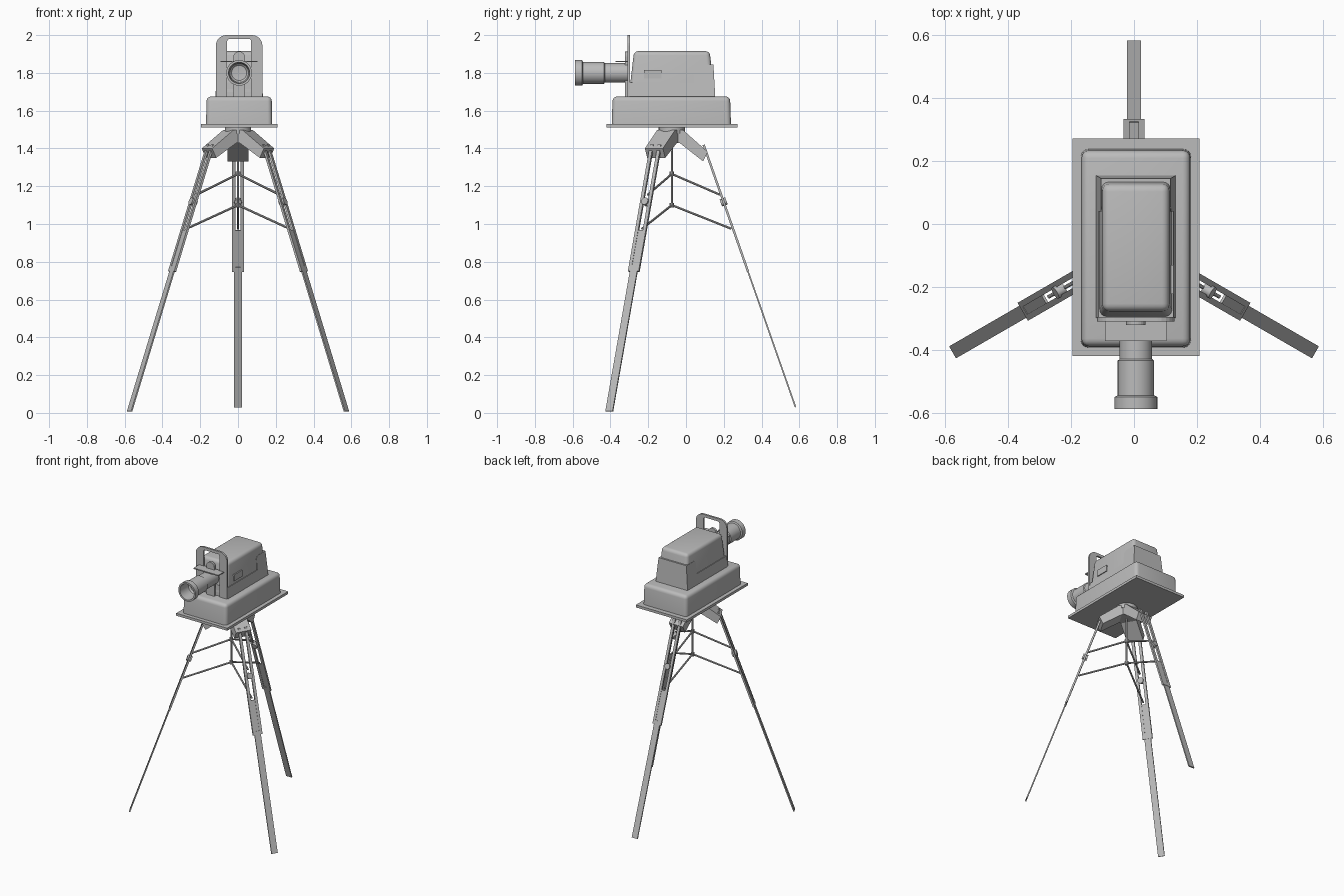
import bpy, bmesh, math
from mathutils import Matrix, Vector

cube = bpy.data.objects.get("Cube")
if cube:
    bpy.data.objects.remove(cube, do_unlink=True)

grey = bpy.data.materials.new("plain_grey")
grey.use_nodes = True
COLOUR = (0.5, 0.5, 0.5, 1)
grey.diffuse_color = COLOUR
grey.node_tree.nodes["Principled BSDF"].inputs["Base Color"].default_value = COLOUR

CX = 0.006       # centre line of the camera
PIVOT_Y = -0.075  # tripod axis


def finish(name, bm, matrix=Matrix(), smooth=False):
    bm.transform(matrix)
    bmesh.ops.recalc_face_normals(bm, faces=bm.faces)
    mesh = bpy.data.meshes.new(name)
    bm.to_mesh(mesh)
    bm.free()
    mesh.materials.append(grey)
    ob = bpy.data.objects.new(name, mesh)
    bpy.context.collection.objects.link(ob)
    if smooth:
        bpy.ops.object.select_all(action="DESELECT")
        ob.select_set(True)
        bpy.context.view_layer.objects.active = ob
        bpy.ops.object.shade_smooth_by_angle(angle=math.radians(35))
    return ob


def box(name, lo, hi, matrix=Matrix(), taper=1.0, bevel=0.0):
    """Box between two corners; the top may be narrowed and all but its bottom rounded."""
    lo, hi = Vector(lo), Vector(hi)
    mid, size = (lo + hi) / 2, hi - lo
    bm = bmesh.new()
    bmesh.ops.create_cube(bm, size=1)
    for v in bm.verts:
        k = taper if v.co.z > 0 else 1
        v.co = Vector((v.co.x * size.x * k, v.co.y * size.y * k, v.co.z * size.z)) + mid
    if bevel:
        edges = [e for e in bm.edges if max(v.co.z for v in e.verts) > mid.z]
        bmesh.ops.bevel(bm, geom=edges, offset=bevel, segments=4, profile=0.5, affect="EDGES")
    return finish(name, bm, matrix, bevel > 0)


def prism(name, points, half, axis="X", matrix=Matrix(), shape=None, smooth=False):
    """Outline extruded both ways: (y, z) along X, or (x, z) along Y."""
    bm = bmesh.new()
    place = (lambda a, b: (-half, a, b)) if axis == "X" else (lambda a, b: (a, -half, b))
    face = bm.faces.new([bm.verts.new(place(a, b)) for a, b in points])
    ext = bmesh.ops.extrude_face_region(bm, geom=[face])
    step = Vector((2 * half, 0, 0)) if axis == "X" else Vector((0, 2 * half, 0))
    bmesh.ops.translate(bm, verts=[g for g in ext["geom"] if isinstance(g, bmesh.types.BMVert)], vec=step)
    if shape:
        for v in bm.verts:
            shape(v)
    return finish(name, bm, matrix, smooth)


def lathe(name, points, matrix, sides=32):
    """Spin a (radius, z) outline around z."""
    bm = bmesh.new()
    verts = [bm.verts.new((r, 0, z)) for r, z in points]
    edges = [bm.edges.new(pair) for pair in zip(verts, verts[1:])]
    bmesh.ops.spin(bm, geom=verts + edges, cent=(0, 0, 0), axis=(0, 0, 1),
                   angle=2 * math.pi, steps=sides)
    bmesh.ops.remove_doubles(bm, verts=bm.verts, dist=0.0001)
    return finish(name, bm, matrix, True)


def rod(name, a, b, radius, matrix=Matrix(), sides=10):
    a, b = Vector(a), Vector(b)
    turn = (b - a).to_track_quat("Z", "Y").to_matrix().to_4x4()
    length = (b - a).length
    outline = [(0, 0), (radius, 0), (radius, length), (0, length)]
    return lathe(name, outline, matrix @ Matrix.Translation(a) @ turn, sides)


def arch(half_width, bottom, top, radius, steps=6):
    """Outline of an upright slab with two rounded top corners."""
    pts = [(half_width, bottom)]
    for side, start in ((1, 0), (-1, 90)):
        for i in range(steps + 1):
            t = math.radians(start + 90 * i / steps)
            pts.append((side * (half_width - radius) + radius * math.cos(t),
                        top - radius + radius * math.sin(t)))
    return pts + [(-half_width, bottom)]


# Mounting plate and rounded base housing
box("mounting_plate", (CX - 0.202, -0.42, 1.512), (CX + 0.202, 0.272, 1.53))
box("base_housing", (CX - 0.175, -0.393, 1.53), (CX + 0.175, 0.238, 1.675), taper=0.985, bevel=0.024)

# Camera body: a lower shell raised at the rear, and the upper cover inside it
def narrow(v):
    v.co.x *= 1 - 0.75 * (v.co.z - 1.67)

shell = [(-0.3, 1.67), (-0.297, 1.75), (0.04, 1.75), (0.04, 1.83), (0.055, 1.845),
         (0.145, 1.845), (0.155, 1.67)]
body_at = Matrix.Translation((CX, 0, 0))
prism("lower_shell", shell, 0.127, matrix=body_at, shape=narrow)
box("upper_cover", (CX - 0.118, -0.3, 1.7), (CX + 0.118, 0.15, 1.915), taper=0.89, bevel=0.022)
box("side_button", (CX + 0.095, -0.222, 1.77), (CX + 0.12, -0.13, 1.815))

# Front handle frame, an upside-down U
outer = arch(0.123, 1.67, 2.0, 0.055)
inner = arch(0.063, 1.67, 1.98, 0.012)
prism("handle_frame", outer + inner[::-1], 0.007, "Y", Matrix.Translation((CX, -0.303, 0)))
prism("front_arch", arch(0.031, 1.67, 1.913, 0.03), 0.008, "Y", Matrix.Translation((CX, -0.314, 0)))
box("front_shelf", (CX - 0.098, -0.372, 1.857), (CX + 0.098, -0.303, 1.864))

# Hollow lens barrel, pointing forward
lens = [(0, 0), (0.052, 0), (0.052, 0.13), (0.058, 0.135), (0.058, 0.245), (0.068, 0.25),
        (0.068, 0.288), (0.056, 0.288), (0.05, 0.2), (0.04, 0.19), (0, 0.185)]
lathe("lens", lens, Matrix.Translation((CX, -0.3, 1.8)) @ Matrix.Rotation(math.pi / 2, 4, "X"))

# Tripod hub and centre post
pivot = Matrix.Translation((0, PIVOT_Y, 0))
rod("tripod_neck", (0, 0, 1.48), (0, 0, 1.513), 0.07, pivot, 24)
rod("centre_post", (0, 0, 1.09), (0, 0, 1.48), 0.006, pivot)
for z in (1.1, 1.265):
    rod("spreader_hub", (0, 0, z - 0.012), (0, 0, z + 0.012), 0.012, pivot)

# Three legs: +x of each leg frame points outward
ARM = [(0, 1.497), (0.06, 1.497), (0.19, 1.4), (0.165, 1.35), (0.04, 1.43), (0, 1.43)]
SPREADERS = (((0, 1.265), (0.255, 1.155)), ((0, 1.1), (0.315, 0.975)))
top, slope = Vector((0.175, 0, 1.4)), Vector((0.48, 0, -1.37)).normalized()
for label, angle, drop, length in (("back", 90, -0.018, 1.452), ("left", -30, 0, 1.475),
                                   ("right", 210, 0, 1.475)):
    frame = pivot @ Matrix.Rotation(math.radians(angle), 4, "Z")
    arm = [(r, z + (drop if r > 0.1 else 0)) for r, z in ARM]
    prism(label + "_hub_arm", arm, 0.055, "Y", frame)

    # Leg frame: z runs down the leg, y across it, x along its normal
    across = Vector((0, 1, 0))
    normal = across.cross(slope)
    leg = frame @ Matrix.Translation(top) @ Matrix((normal, across, slope)).transposed().to_4x4()
    for side in (-1, 1):
        inside, outside = sorted((side * 0.014, side * 0.033))
        box(label + "_leg_rail", (-0.006, inside, -0.02), (0.006, outside, 0.69), leg)
    box(label + "_rail_end", (-0.006, -0.014, 0.665), (0.006, 0.014, 0.69), leg)
    box(label + "_lower_leg", (-0.004, -0.022, 0.46), (0.004, 0.022, length), leg)
    rod(label + "_clamp_knob", (-0.016, 0, 0.3), (0.016, 0, 0.3), 0.02, leg, 16)
    for (r0, z0), (r1, z1) in SPREADERS:
        rod(label + "_spreader", (r0, 0, z0), (r1, 0, z1), 0.006, frame)
